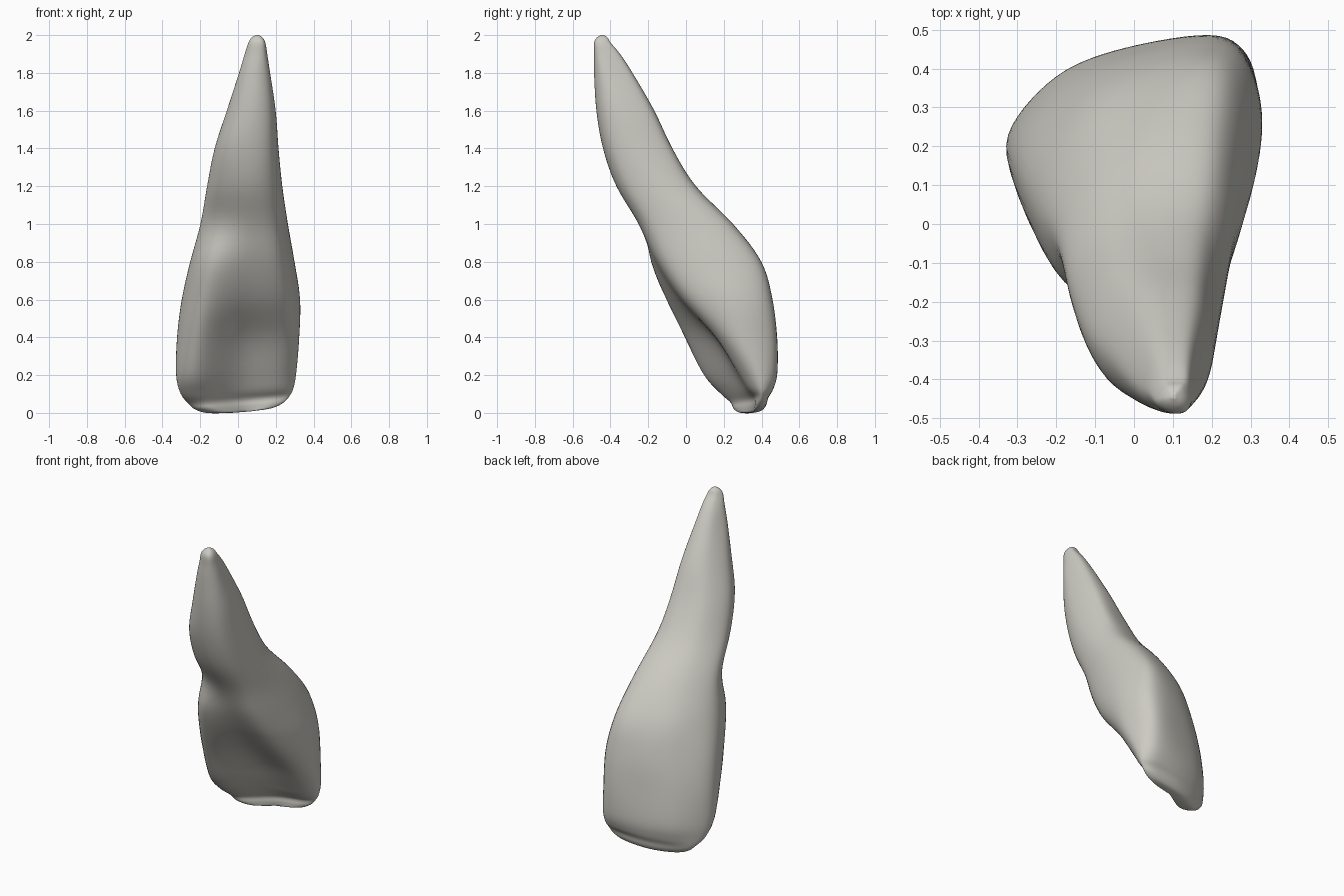
import bpy
import bmesh
from mathutils import Vector

default_cube = bpy.data.objects.get("Cube")
if default_cube:
    bpy.data.objects.remove(default_cube, do_unlink=True)

# Enamel colour
enamel = bpy.data.materials.new("warm grey enamel")
enamel.use_nodes = True
enamel.diffuse_color = (0.60, 0.59, 0.54, 1)
shader = enamel.node_tree.nodes["Principled BSDF"]
shader.inputs["Base Color"].default_value = enamel.diffuse_color
shader.inputs["Roughness"].default_value = 0.6

# Position of each ring point across the width: side, back, side, front
ACROSS = (0, 0.2, 0.52, 0.88, 1, 0.88, 0.55, 0.17)

# Cross-sections: height, right x, left x, then depth of each ring point
SECTIONS = (
    (0.05, -.265, .275, .29, .37, .425, .435, .4, .37, .345, .235),
    (0.1, -.305, .295, .25, .375, .445, .46, .4, .335, .305, .18),
    (0.2, -.33, .31, .21, .38, .46, .48, .38, .285, .25, .09),
    (0.4, -.325, .325, .18, .36, .45, .475, .3, .17, .14, -.01),
    (0.6, -.3, .33, .13, .325, .43, .445, .24, .01, -.04, -.1),
    (0.8, -.255, .3, .05, .265, .37, .385, .15, -.11, -.165, -.17),
    (1, -.2, .265, -.03, .14, .235, .23, .03, -.2, -.25, -.18),
    (1.2, -.165, .235, -.17, -.02, .045, .03, -.14, -.32, -.37, -.31),
    (1.4, -.125, .215, -.27, -.13, -.08, -.09, -.26, -.4, -.44, -.4),
    (1.6, -.06, .2, -.34, -.22, -.17, -.19, -.34, -.44, -.475, -.44),
    (1.8, .005, .17, -.41, -.32, -.285, -.3, -.41, -.465, -.487, -.465),
    (1.9, .035, .155, -.43, -.375, -.35, -.36, -.43, -.475, -.487, -.47),
    (1.96, .055, .145, -.45, -.41, -.4, -.405, -.45, -.48, -.487, -.475),
)


def section_ring(section):
    """Ring of control points; the biting edge climbs towards one side."""
    height, low, high, *depths = section
    tilt = 0.05 * max(0, 1 - height / 0.3)
    return [Vector((low + (high - low) * t, y, height + tilt * t))
            for t, y in zip(ACROSS, depths)]


def shrunk(ring, scale, lift):
    """Smaller copy of a ring, used to round off an end."""
    centre = sum(ring, Vector()) / len(ring)
    return [centre + (p - centre) * scale + Vector((0, 0, lift)) for p in ring]


def curve_point(a, b, c, d, t):
    """Smooth interpolation between b and c."""
    return b + 0.5 * t * (c - a + t * (2 * a - 5 * b + 4 * c - d
                                       + t * (3 * (b - c) + d - a)))


def smooth_path(points, steps, closed):
    count = len(points)
    pick = (lambda i: points[i % count]) if closed else (
        lambda i: points[min(max(i, 0), count - 1)])
    path = [curve_point(*(pick(i + k) for k in (-1, 0, 1, 2)), s / steps)
            for i in range(count if closed else count - 1) for s in range(steps)]
    return path if closed else path + [points[-1]]


# Control rings with rounded biting edge and root tip
rings = [section_ring(s) for s in SECTIONS]
bottom, top = rings[0], rings[-1]
rings = ([shrunk(bottom, 0.15, -0.068), shrunk(bottom, 0.62, -0.06),
          shrunk(bottom, 0.87, -0.035)] + rings
         + [shrunk(top, 0.62, 0.028), shrunk(top, 0.1, 0.042)])

# Skin: smooth each column lengthwise, then each ring around
columns = [smooth_path(column, 6, False) for column in zip(*rings)]
loops = [smooth_path(ring, 8, True) for ring in zip(*columns)]

bm = bmesh.new()
verts = [[bm.verts.new(p) for p in loop] for loop in loops]
for lower, upper in zip(verts, verts[1:]):
    for i in range(len(lower)):
        bm.faces.new((lower[i - 1], lower[i], upper[i], upper[i - 1]))
bm.faces.new(verts[0])
bm.faces.new(verts[-1])
for _ in range(4):
    bmesh.ops.smooth_vert(bm, verts=bm.verts, factor=0.4,
                          use_axis_x=True, use_axis_y=True, use_axis_z=True)
bmesh.ops.recalc_face_normals(bm, faces=bm.faces)
for face in bm.faces:
    face.smooth = True

mesh = bpy.data.meshes.new("tooth")
bm.to_mesh(mesh)
bm.free()
mesh.materials.append(enamel)
tooth = bpy.data.objects.new("tooth", mesh)
bpy.context.collection.objects.link(tooth)
